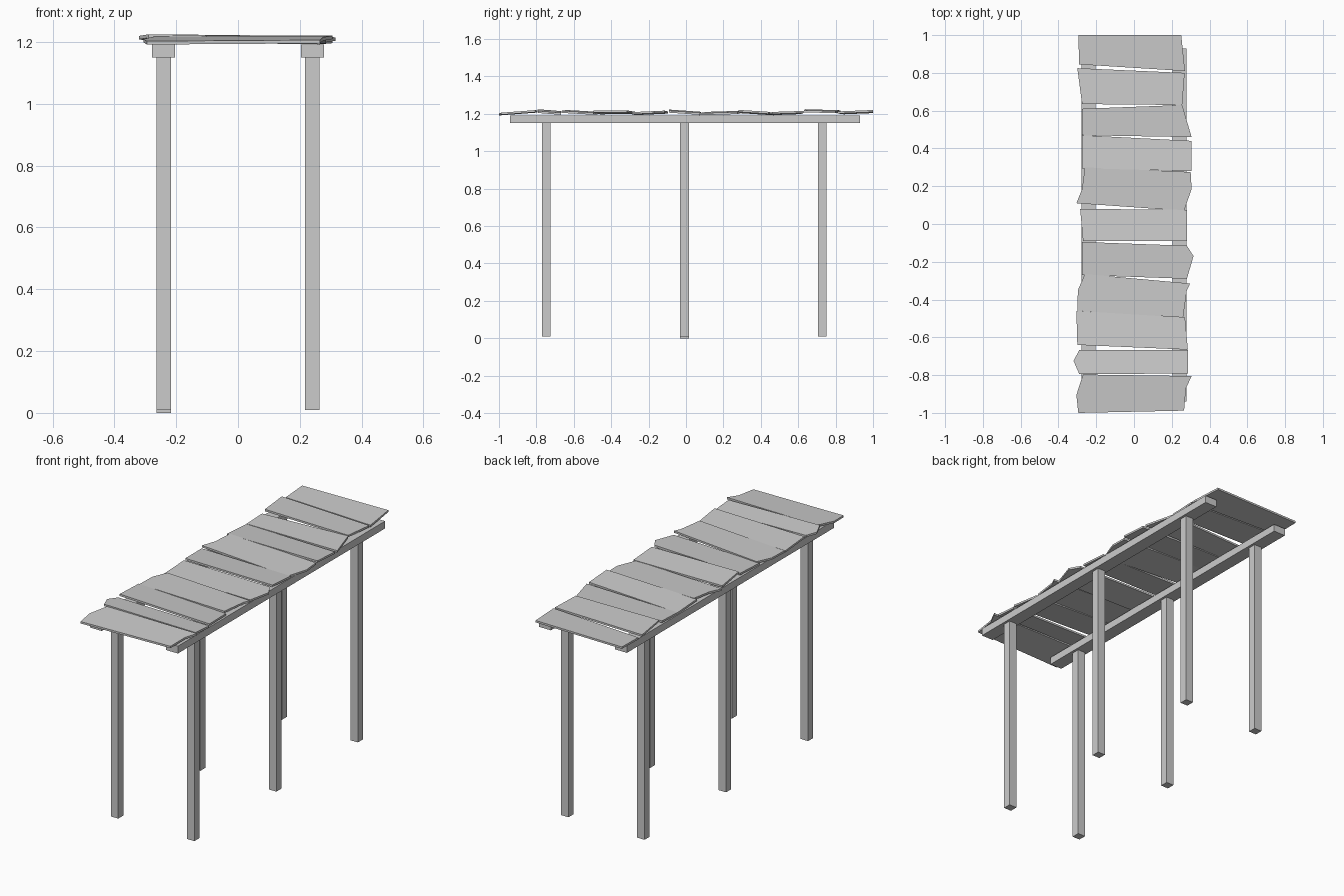
import bpy, bmesh, math
from mathutils import Vector

if "Cube" in bpy.data.objects:
    bpy.data.objects.remove(bpy.data.objects["Cube"])


def finish(bm, name):
    bmesh.ops.recalc_face_normals(bm, faces=bm.faces[:])
    me = bpy.data.meshes.new(name)
    bm.to_mesh(me)
    bm.free()
    ob = bpy.data.objects.new(name, me)
    bpy.context.collection.objects.link(ob)
    return ob


def box(name, lo, hi):
    bm = bmesh.new()
    bmesh.ops.create_cube(bm, size=1)
    lo, hi = Vector(lo), Vector(hi)
    for v in bm.verts:
        v.co = Vector([(lo[i] + hi[i]) / 2 + v.co[i] * (hi[i] - lo[i]) for i in range(3)])
    return finish(bm, name)


def plank(name, left, right, z_front, z_back, roll, t=0.011):
    """Flat board: left and right edge points listed from back to front."""
    outline = left + right[::-1]
    ys = [p[1] for p in outline]
    y0, y1 = min(ys), max(ys)
    bm = bmesh.new()
    rings = []
    for dz in (0, t):
        ring = []
        for x, y in outline:
            z = z_front + (z_back - z_front) * (y - y0) / (y1 - y0) + roll * x
            ring.append(bm.verts.new((x, y, z + dz)))
        rings.append(ring)
        bm.faces.new(ring)
    n = len(outline)
    for i in range(n):
        j = (i + 1) % n
        bm.faces.new((rings[0][i], rings[0][j], rings[1][j], rings[1][i]))
    return finish(bm, name)


# Legs and long rails on both sides
for side, s in (("left", -1), ("right", 1)):
    xa, xb = sorted((s * 0.203, s * 0.278))
    box(side + "_rail", (xa, -0.94, 1.15), (xb, 0.93, 1.192))
    xa, xb = sorted((s * 0.217, s * 0.264))
    for pos, y in (("front", -0.748), ("middle", -0.008), ("back", 0.728)):
        z0 = 0.0 if (s < 0 and pos == "middle") else 0.01
        box(f"{side}_{pos}_leg", (xa, y - 0.023, z0), (xb, y + 0.023, 1.152))

# Deck boards, back to front: left edge, right edge, front z, back z, roll
boards = [
    ([(-.295, 1), (-.29, .845)], [(.25, 1), (.27, .81)], 1.199, 1.207, .01),
    ([(-.30, .825), (-.275, .635)], [(.268, .80), (.255, .63)], 1.211, 1.205, -.01),
    ([(-.275, .61), (-.275, .47)], [(.255, .63), (.305, .46)], 1.196, 1.202, .01),
    ([(-.275, .47), (-.275, .295)], [(.305, .44), (.305, .28)], 1.207, 1.195, .01),
    ([(-.26, .30), (-.275, .185), (-.305, .11)], [(.30, .275), (.305, .185), (.265, .07)], 1.195, 1.203, -.01),
    ([(-.285, .08), (-.27, -.09)], [(.28, .075), (.28, -.09)], 1.209, 1.197, -.01),
    ([(-.275, -.095), (-.275, -.27)], [(.28, -.115), (.315, -.17), (.28, -.29)], 1.195, 1.204, .01),
    ([(-.26, -.265), (-.297, -.35), (-.30, -.46)], [(.297, -.315), (.28, -.35), (.26, -.495)], 1.202, 1.203, .015),
    ([(-.305, -.46), (-.30, -.64)], [(.27, -.495), (.285, -.665)], 1.208, 1.196, -.01),
    ([(-.29, -.667), (-.32, -.725), (-.29, -.794)], [(.285, -.667), (.285, -.792)], 1.209, 1.199, -.015),
    ([(-.27, -.797), (-.305, -.905), (-.295, -1)], [(.305, -.805), (.275, -.87), (.265, -.988)], 1.193, 1.208, .005),
]
for i, b in enumerate(boards):
    plank(f"deck_board_{i + 1}", *b)
